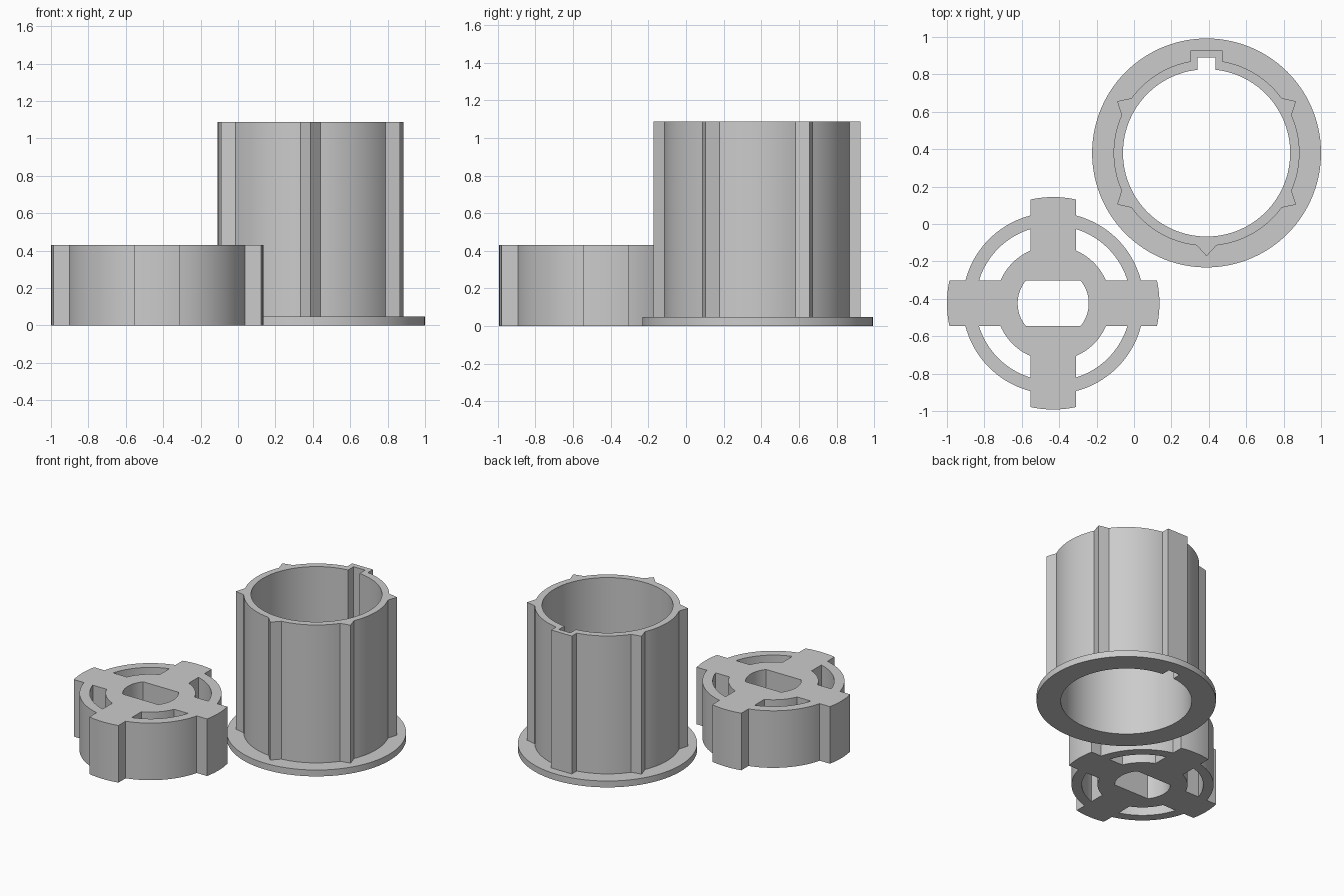
import bpy, bmesh, math
from math import radians, degrees, asin, cos, sin

if "Cube" in bpy.data.objects:
    bpy.data.objects.remove(bpy.data.objects["Cube"])

grey = bpy.data.materials.new("plain_grey")
grey.diffuse_color = (0.6, 0.6, 0.6, 1)
grey.use_nodes = True
grey.node_tree.nodes["Principled BSDF"].inputs["Base Color"].default_value = grey.diffuse_color


def arc(r, a0, a1, step=3.0):
    """Points on a circle from a0 to a1 degrees, both ends included."""
    n = max(1, round(abs(a1 - a0) / step))
    return [(r * cos(radians(a0 + (a1 - a0) * i / n)),
             r * sin(radians(a0 + (a1 - a0) * i / n))) for i in range(n + 1)]


def half_angle(half_width, r):
    return degrees(asin(half_width / r))


def wall(bm, loop, z0, z1):
    """Vertical wall following a closed outline."""
    low = [bm.verts.new((x, y, z0)) for x, y in loop]
    high = [bm.verts.new((x, y, z1)) for x, y in loop]
    for i in range(len(loop)):
        j = (i + 1) % len(loop)
        bm.faces.new((low[i], low[j], high[j], high[i]))


def cap(bm, loops, z):
    """Flat face inside the first outline, with the others as holes."""
    edges = []
    for loop in loops:
        vs = [bm.verts.new((x, y, z)) for x, y in loop]
        edges += [bm.edges.new((vs[i - 1], vs[i])) for i in range(len(vs))]
    bmesh.ops.triangle_fill(bm, edges=edges, use_beauty=True, normal=(0, 0, 1))


def finish(bm, name, location):
    bmesh.ops.remove_doubles(bm, verts=bm.verts, dist=1e-5)
    bmesh.ops.recalc_face_normals(bm, faces=bm.faces)
    mesh = bpy.data.meshes.new(name)
    bm.to_mesh(mesh)
    bm.free()
    mesh.materials.append(grey)
    ob = bpy.data.objects.new(name, mesh)
    ob.location = location
    bpy.context.collection.objects.link(ob)
    bpy.ops.object.select_all(action='DESELECT')
    ob.select_set(True)
    bpy.context.view_layer.objects.active = ob
    bpy.ops.object.shade_smooth_by_angle(angle=radians(30))


# Flanged sleeve: outer outline with five pointed ribs and a square key housing
R_TUBE, R_BORE, R_FLANGE, R_RIB = 0.497, 0.447, 0.612, 0.552
Z_FLANGE, Z_TUBE = 0.048, 1.087
KEY_W, KEY_Y, SLOT_W, SLOT_Y = 0.086, 0.548, 0.048, 0.51
rib = 6.1
key = half_angle(KEY_W, R_TUBE)
outline = [(KEY_W, KEY_Y), (-KEY_W, KEY_Y)]
start = 90 + key
for a in (150, 210, 270, 330, 390):
    outline += arc(R_TUBE, start, a - rib) + arc(R_RIB, a, a)[:1]
    start = a + rib
outline += arc(R_TUBE, start, 450 - key)

# Bore with keyway
slot = half_angle(SLOT_W, R_BORE)
bore = arc(R_BORE, 90 + slot, 450 - slot) + [(SLOT_W, SLOT_Y), (-SLOT_W, SLOT_Y)]
rim = arc(R_FLANGE, 0, 360)[:-1]

bm = bmesh.new()
wall(bm, rim, 0, Z_FLANGE)
wall(bm, outline, Z_FLANGE, Z_TUBE)
wall(bm, bore, 0, Z_TUBE)
cap(bm, [rim, bore], 0)
cap(bm, [rim, outline], Z_FLANGE)
cap(bm, [outline, bore], Z_TUBE)
finish(bm, "flanged_sleeve", (0.388, 0.38, 0))

# Spoked hub: four arms passing through a ring, with four curved windows
R_ARM, R_OUT, R_IN, R_HUB, R_HOLE = 0.568, 0.485, 0.415, 0.307, 0.19
ARM_W, Z_HUB = 0.121, 0.43
tip, ring = half_angle(ARM_W, R_ARM), half_angle(ARM_W, R_OUT)
w_in, w_hub = half_angle(ARM_W, R_IN), half_angle(ARM_W, R_HUB)
flat = half_angle(ARM_W, R_HOLE)
body, windows, hole = [], [], []
for a in (0, 90, 180, 270):
    body += arc(R_ARM, a - tip, a + tip) + arc(R_OUT, a + ring, a + 90 - ring)
    windows.append(arc(R_IN, a + w_in, a + 90 - w_in)
                   + arc(R_HUB, a + 90 - w_hub, a + w_hub))
# Centre hole with two flats
for a in (0, 180):
    hole += arc(R_HOLE, a - flat, a + flat)

bm = bmesh.new()
loops = [body, hole] + windows
for loop in loops:
    wall(bm, loop, 0, Z_HUB)
for z in (0, Z_HUB):
    cap(bm, loops, z)
finish(bm, "spoked_hub", (-0.432, -0.424, 0))
